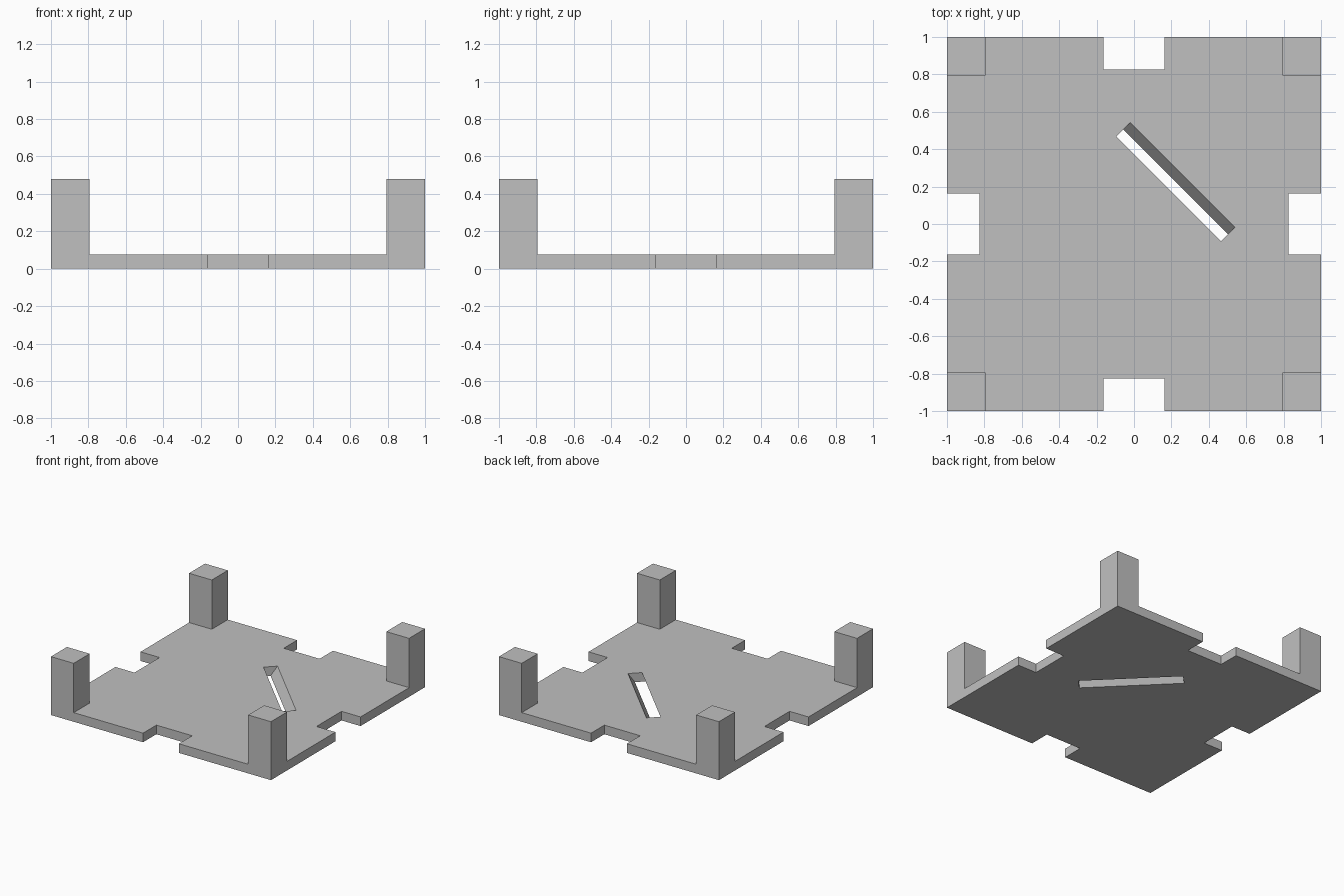
import bpy
import bmesh
from mathutils import Vector

old = bpy.data.objects.get("Cube")
if old:
    bpy.data.objects.remove(old, do_unlink=True)

PLATE = 0.075    # plate thickness
TOP = 0.48       # post height
POST = 0.207     # post width
NOTCH = 0.163    # half width of an edge notch
INNER = 0.827    # distance from centre to notch floor

grey = bpy.data.materials.new("plain grey")
grey.use_nodes = True
grey.diffuse_color = (0.53, 0.53, 0.53, 1)
grey.node_tree.nodes["Principled BSDF"].inputs["Base Color"].default_value = (0.53, 0.53, 0.53, 1)


def prism(name, outline, z, rise):
    """Extrude a flat outline, given at height z, along the vector rise."""
    bm = bmesh.new()
    base = bm.faces.new([bm.verts.new((x, y, z)) for x, y in outline])
    result = bmesh.ops.extrude_face_region(bm, geom=[base], use_keep_orig=True)
    moved = [v for v in result["geom"] if isinstance(v, bmesh.types.BMVert)]
    bmesh.ops.translate(bm, verts=moved, vec=rise)
    bmesh.ops.recalc_face_normals(bm, faces=bm.faces)
    mesh = bpy.data.meshes.new(name)
    bm.to_mesh(mesh)
    bm.free()
    mesh.materials.append(grey)
    obj = bpy.data.objects.new(name, mesh)
    bpy.context.collection.objects.link(obj)
    return obj


# Base plate: one side with its notch, turned four times
side = [(-1, -1), (-NOTCH, -1), (-NOTCH, -INNER), (NOTCH, -INNER), (NOTCH, -1)]
outline = []
for turn in range(4):
    outline += side
    side = [(-y, x) for x, y in side]
plate = prism("base_plate", outline, 0, (0, 0, PLATE))

# Diagonal slot, leaning through the plate
along = Vector((0.28, -0.28))
across = Vector((0.0375, 0.0375))
centre = Vector((0.2225, 0.225)) - across * 2
corners = [centre + along * a + across * b
           for a, b in ((-1, -1), (1, -1), (1, 1), (-1, 1))]
cutter = prism("slot_cutter", corners, -PLATE, (0.1125, 0.1125, PLATE * 3))
cutter.hide_render = True
cut = plate.modifiers.new("slot", "BOOLEAN")
cut.operation = "DIFFERENCE"
cut.solver = "EXACT"
cut.object = cutter
bpy.context.view_layer.objects.active = plate
bpy.ops.object.modifier_apply(modifier=cut.name)
bpy.data.objects.remove(cutter, do_unlink=True)

# Corner posts
for y, depth in ((-1, "front"), (1, "back")):
    for x, hand in ((1, "left"), (-1, "right")):
        a, b = x * (1 - POST), y * (1 - POST)
        prism(f"{depth}_{hand}_post", [(x, y), (a, y), (a, b), (x, b)],
              PLATE, (0, 0, TOP - PLATE))
